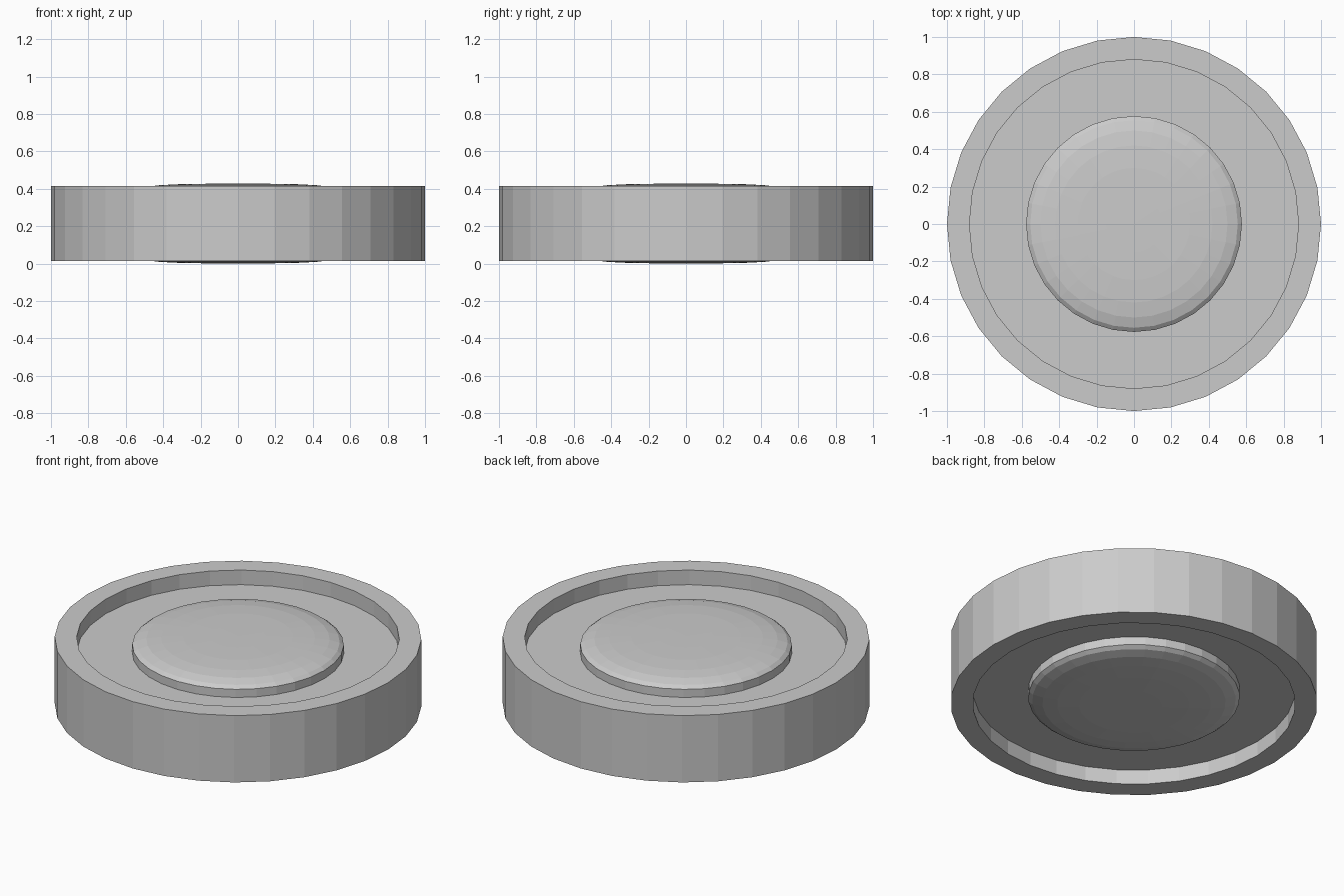
import bpy, bmesh
from math import sin, cos, tau

if "Cube" in bpy.data.objects:
    bpy.data.objects.remove(bpy.data.objects["Cube"])

SIDES = 32
MID = 0.214  # mid-plane height; every part is symmetric about it


def lathe(name, half_profile):
    """Spin a (radius, height above mid-plane) profile, mirrored below; ends at r=0 become poles."""
    profile = half_profile + [(r, -h) for r, h in reversed(half_profile)]
    bm = bmesh.new()
    rings = []
    for r, h in profile:
        n = SIDES if r > 0 else 1
        rings.append([bm.verts.new((r * cos(tau * i / SIDES), r * sin(tau * i / SIDES), MID + h))
                      for i in range(n)])
    for a, b in zip(rings, rings[1:]):
        for i in range(SIDES):
            j = (i + 1) % SIDES
            if len(a) == 1:
                bm.faces.new((a[0], b[i], b[j]))
            elif len(b) == 1:
                bm.faces.new((a[i], b[0], a[j]))
            else:
                bm.faces.new((a[i], b[i], b[j], a[j]))
    bmesh.ops.recalc_face_normals(bm, faces=bm.faces)
    mesh = bpy.data.meshes.new(name)
    bm.to_mesh(mesh)
    bm.free()
    obj = bpy.data.objects.new(name, mesh)
    bpy.context.collection.objects.link(obj)
    return obj


# Outer rim with the recessed web, open in the middle where the hub sits
body = [(0.57, 0.113), (0.88, 0.113), (0.88, 0.201), (1.0, 0.201)]
rim = lathe("rim_and_web", body)

# Domed hub standing proud on both faces
lathe("domed_hub", [(0, 0.214), (0.15, 0.213), (0.30, 0.211), (0.42, 0.205),
                    (0.50, 0.195), (0.555, 0.179), (0.577, 0.162), (0.577, 0.113)])
